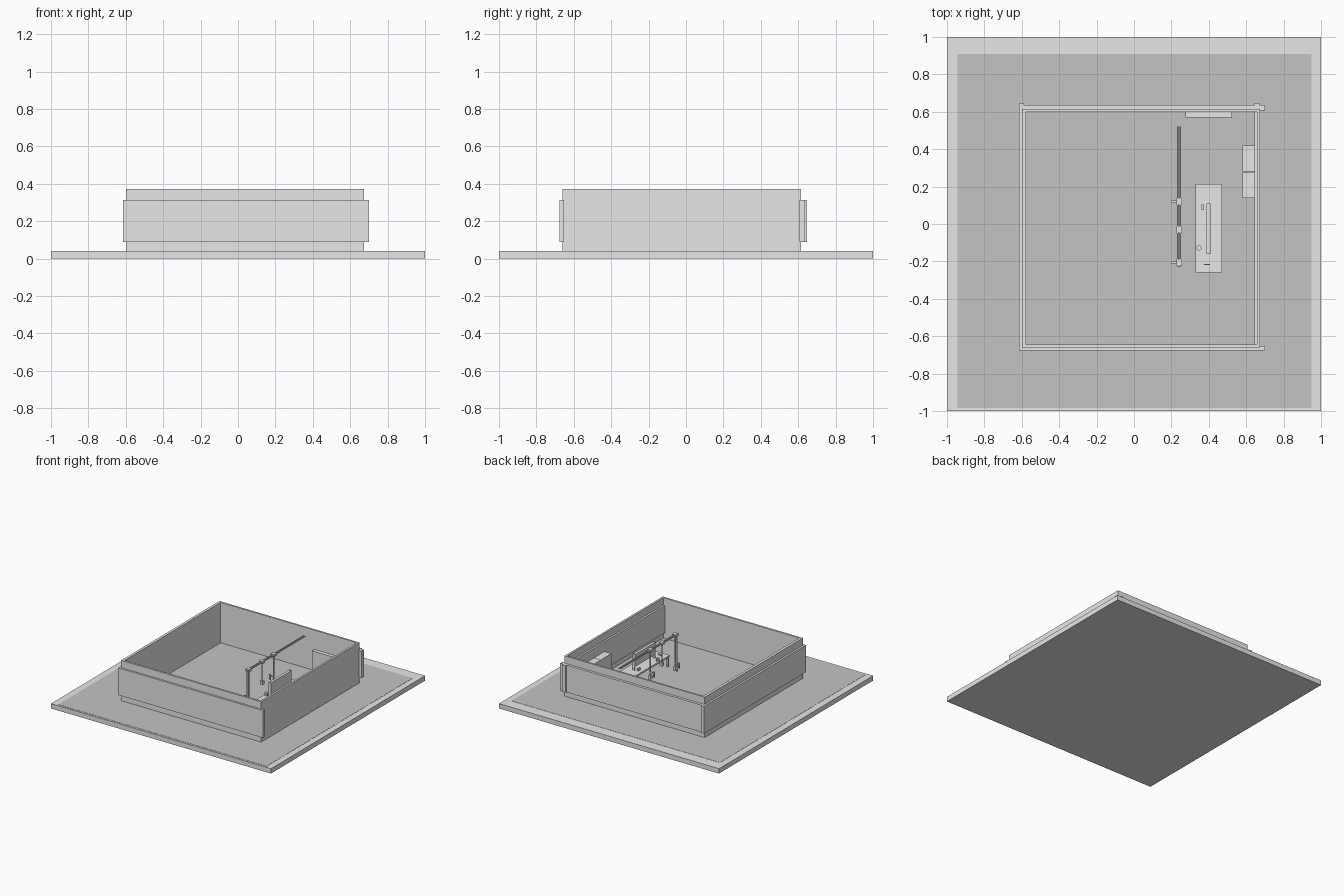
import bpy
import math

if "Cube" in bpy.data.objects:
    bpy.data.objects.remove(bpy.data.objects["Cube"])


def material(name, v):
    m = bpy.data.materials.new(name)
    m.diffuse_color = (v, v, v, 1)
    m.use_nodes = True
    m.node_tree.nodes["Principled BSDF"].inputs["Base Color"].default_value = m.diffuse_color
    return m


LIGHT = material("light_grey", 0.8)
FLOOR = material("floor_grey", 0.55)


def box(name, x, y, z, mat=LIGHT):
    """Axis-aligned box from (min, max) pairs."""
    bpy.ops.mesh.primitive_cube_add(
        size=1, location=[(a + b) / 2 for a, b in (x, y, z)])
    o = bpy.context.object
    o.name = name
    o.scale = [b - a for a, b in (x, y, z)]
    bpy.ops.object.transform_apply(location=False, rotation=False, scale=True)
    o.data.materials.append(mat)
    return o


def rod(name, loc, r, length, rot=(0, 0, 0), sides=10):
    bpy.ops.mesh.primitive_cylinder_add(
        vertices=sides, radius=r, depth=length, location=loc, rotation=rot)
    o = bpy.context.object
    o.name = name
    o.data.materials.append(LIGHT)
    bpy.ops.object.shade_smooth_by_angle()
    return o


# ground slab and inset floor sheet
box("base_slab", (-1, 1), (-1, 1), (0, 0.04))
box("floor_sheet", (-0.945, 0.95), (-0.985, 0.91), (0.038, 0.0415), FLOOR)

# four walls
WZ = (0.04, 0.373)
box("front_wall", (-0.6, 0.674), (-0.661, -0.645), WZ)
box("back_wall", (-0.6, 0.674), (0.6, 0.615), WZ)
box("left_wall", (-0.6, -0.578), (-0.661, 0.615), WZ)
box("right_wall", (0.658, 0.674), (-0.661, 0.615), WZ)

# cladding bands (the right one sits on the inside)
CZ = (0.09, 0.313)
box("front_cladding", (-0.615, 0.70), (-0.677, -0.652), CZ)
box("back_cladding", (-0.615, 0.70), (0.606, 0.636), CZ)
box("left_cladding", (-0.616, -0.588), (-0.661, 0.647), CZ)
box("right_cladding", (0.643, 0.672), (-0.65, 0.647), CZ)

# wall board and pair of cabinets
box("back_board", (0.275, 0.525), (0.57, 0.60), (0.04, 0.215))
for i, y in enumerate((0.14, 0.281)):
    box(f"cabinet_{i}", (0.58, 0.643), (y, y + 0.139), (0.04, 0.235))

# workbench: top, legs, rear screen and small items
TOP = 0.135
box("bench_top", (0.33, 0.47), (-0.26, 0.215), (TOP - 0.014, TOP))
for x in (0.335, 0.453):
    for y in (-0.255, 0.198):
        box("bench_leg", (x, x + 0.012), (y, y + 0.012), (0.04, TOP - 0.014))
box("bench_screen", (0.388, 0.41), (-0.16, 0.11), (0.165, 0.265))
for y in (-0.16, 0.102):
    box("screen_post", (0.39, 0.408), (y, y + 0.008), (TOP, 0.27))
box("bench_box", (0.36, 0.373), (0.075, 0.105), (TOP, TOP + 0.02))
box("bench_bar", (0.375, 0.405), (-0.219, -0.213), (TOP, TOP + 0.012))
rod("bench_cup", (0.347, -0.128, TOP + 0.012), 0.014, 0.024)

# overhead twin rail
for x in (0.233, 0.248):
    rod("overhead_rail", (x, 0.145, 0.347), 0.004, 0.75, (math.pi / 2, 0, 0))

# hanging stations: carriage, pole, tool head, side arm
for i, (y, low) in enumerate(((0.12, 0.11), (-0.03, 0.16), (-0.205, 0.06))):
    box(f"carriage_{i}", (0.226, 0.256), (y - 0.018, y + 0.018), (0.336, 0.358))
    rod(f"hanging_pole_{i}", (0.24, y, (low + 0.34) / 2), 0.005, 0.34 - low)
    box(f"tool_head_{i}", (0.23, 0.252), (y - 0.012, y + 0.012), (low, low + 0.03))
    if i != 1:
        box(f"side_arm_{i}", (0.2, 0.24), (y - 0.005, y + 0.005),
            (low + 0.05, low + 0.06))
        rod(f"arm_tip_{i}", (0.208, y, low + 0.045), 0.007, 0.045)
# end support of the rail
rod("rail_support", (0.24, -0.225, 0.195), 0.005, 0.31)
